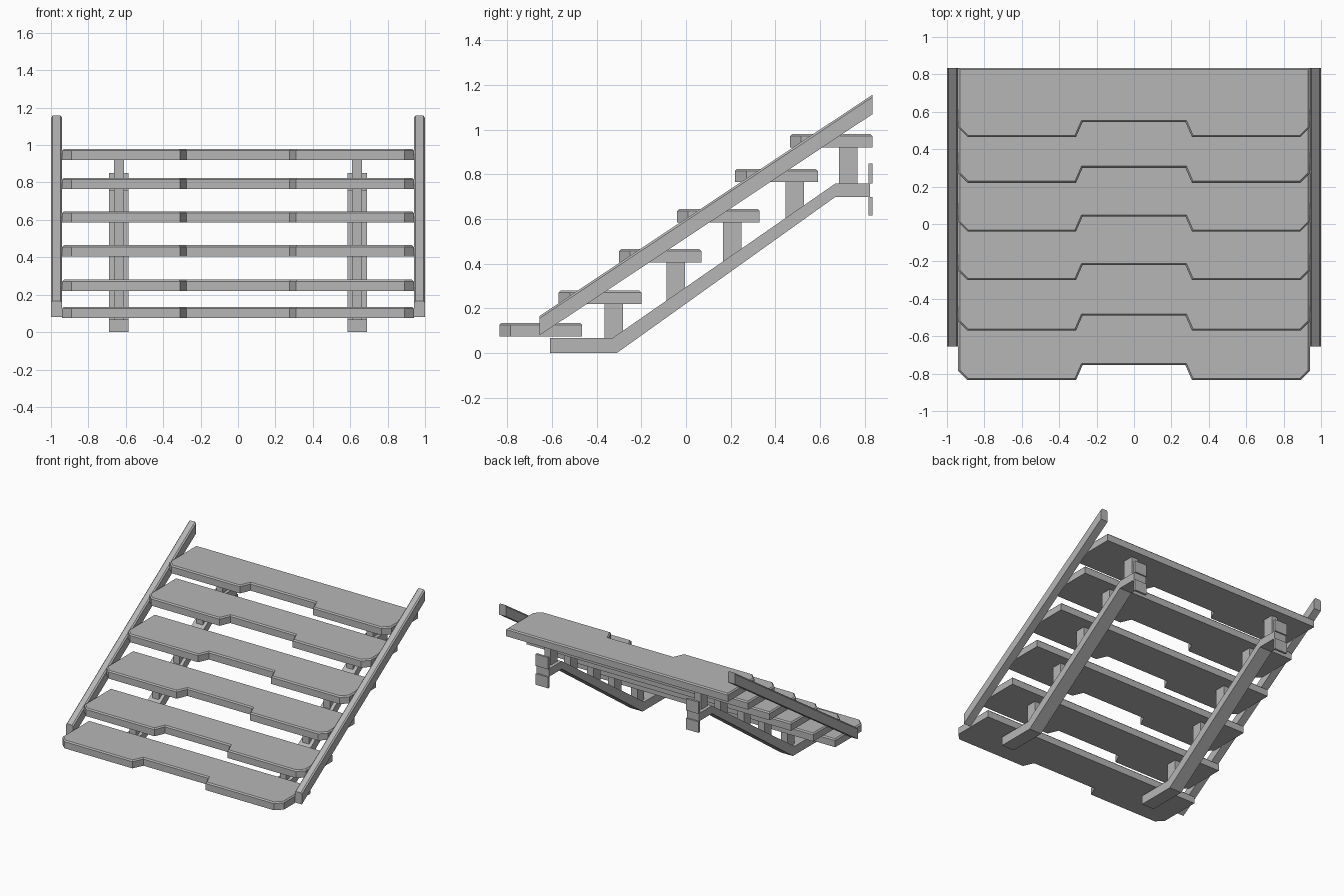
import bpy, bmesh
from mathutils import Vector

cube = bpy.data.objects.get("Cube")
if cube:
    bpy.data.objects.remove(cube, do_unlink=True)

grey = bpy.data.materials.new("plain grey")
grey.use_nodes = True
colour = (0.47, 0.47, 0.47, 1)
grey.diffuse_color = colour
grey.node_tree.nodes["Principled BSDF"].inputs["Base Color"].default_value = colour


def prism(name, outline, offset, top_chamfer=0):
    """Extrude a flat outline along offset; optionally chamfer its upper edges."""
    bm = bmesh.new()
    face = bm.faces.new([bm.verts.new(p) for p in outline])
    out = bmesh.ops.extrude_face_region(bm, geom=[face])
    moved = [v for v in out["geom"] if isinstance(v, bmesh.types.BMVert)]
    bmesh.ops.translate(bm, verts=moved, vec=Vector(offset))
    bmesh.ops.recalc_face_normals(bm, faces=bm.faces)
    if top_chamfer:
        top = max(bm.faces, key=lambda f: f.normal.z)
        long_edges = [e for e in top.edges
                      if offset[2] or abs(e.verts[0].co.x - e.verts[1].co.x) < 0.001]
        bmesh.ops.bevel(bm, geom=long_edges, offset=top_chamfer, segments=1, affect='EDGES')
    mesh = bpy.data.meshes.new(name)
    bm.to_mesh(mesh)
    bm.free()
    mesh.materials.append(grey)
    obj = bpy.data.objects.new(name, mesh)
    bpy.context.collection.objects.link(obj)
    return obj


def box(name, x0, x1, y0, y1, z0, z1):
    base = [(x0, y0, z0), (x1, y0, z0), (x1, y1, z0), (x0, y1, z0)]
    return prism(name, base, (0, 0, z1 - z0))


# Treads with clipped front corners and a notch in the front edge
DEPTH, THICK = 0.37, 0.06
treads = [(-0.835, 0.135), (-0.57, 0.28), (-0.3, 0.465),
          (-0.04, 0.645), (0.22, 0.825), (0.465, 0.98)]
half = [(0.275, 0.08), (0.31, 0), (0.89, 0), (0.94, 0.05), (0.94, DEPTH)]
plan = half + [(-x, y) for x, y in reversed(half)]
for i, (front, top) in enumerate(treads):
    prism(f"tread_{i + 1}", [(x, front + y, top - THICK) for x, y in plan],
          (0, 0, THICK), 0.009)

# Side rails, stringers, posts and wall plates on both sides
rail = [(-0.655, 0.08), (0.835, 1.07), (0.835, 1.157), (-0.655, 0.167)]
stringer = [(-0.61, 0), (-0.31, 0), (0.67, 0.7), (0.825, 0.7),
            (0.825, 0.76), (0.67, 0.76), (-0.33, 0.067), (-0.61, 0.067)]
posts = [(-0.365, 0.03), (-0.087, 0.226), (0.165, 0.405), (0.445, 0.602), (0.685, 0.73)]
for side, s in (("right", -1), ("left", 1)):
    prism(f"{side}_rail", [(s * 0.94, y, z) for y, z in rail], (s * 0.06, 0, 0), 0.009)
    prism(f"{side}_stringer", [(s * 0.585, y, z) for y, z in stringer], (s * 0.105, 0, 0))
    x0, x1 = sorted((s * 0.61, s * 0.664))
    for i, (y, z) in enumerate(posts):
        box(f"{side}_post_{i + 1}", x0, x1, y, y + 0.083, z, treads[i + 1][1] - THICK)
    # Wall plate in two halves around the stringer end
    x0, x1 = sorted((s * 0.585, s * 0.69))
    box(f"{side}_plate_lower", x0, x1, 0.818, 0.835, 0.615, 0.7)
    box(f"{side}_plate_upper", x0, x1, 0.818, 0.835, 0.76, 0.85)
